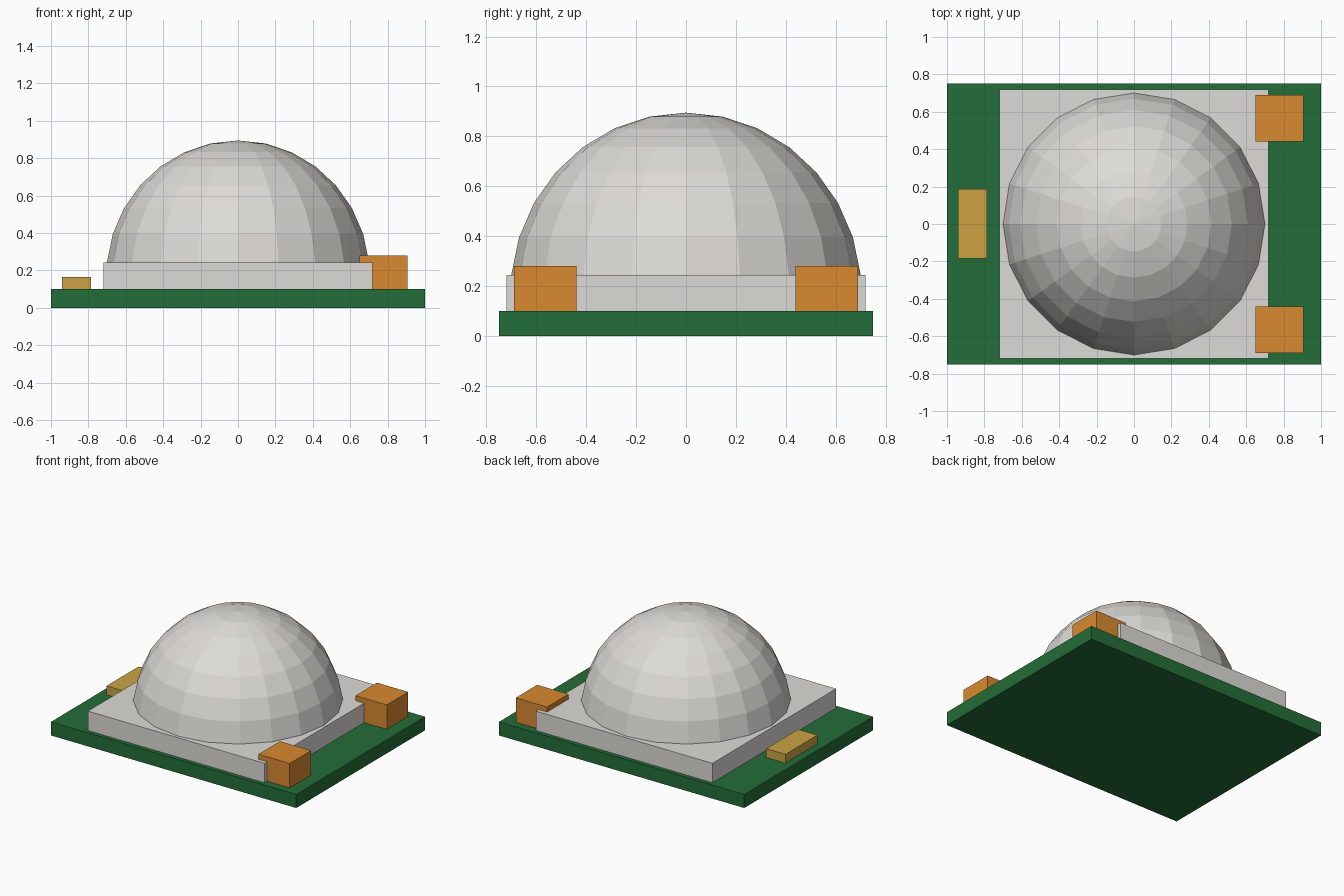
import bpy
import bmesh
from mathutils import Matrix, Vector

if "Cube" in bpy.data.objects:
    bpy.data.objects.remove(bpy.data.objects["Cube"], do_unlink=True)


def material(name, srgb):
    linear = [((c + 0.055) / 1.055) ** 2.4 for c in srgb] + [1]
    mat = bpy.data.materials.new(name)
    mat.use_nodes = True
    mat.diffuse_color = linear
    mat.node_tree.nodes["Principled BSDF"].inputs["Base Color"].default_value = linear
    return mat


def add_object(name, bm, mat):
    mesh = bpy.data.meshes.new(name)
    bm.to_mesh(mesh)
    bm.free()
    mesh.materials.append(mat)
    obj = bpy.data.objects.new(name, mesh)
    bpy.context.scene.collection.objects.link(obj)
    return obj


def box(name, low, high, mat):
    low, high = Vector(low), Vector(high)
    bm = bmesh.new()
    place = Matrix.Translation((low + high) / 2) @ Matrix.Diagonal(high - low).to_4x4()
    bmesh.ops.create_cube(bm, size=1, matrix=place)
    return add_object(name, bm, mat)


green = material("board green", (0.14, 0.43, 0.22))
white = material("warm white", (0.87, 0.86, 0.84))
orange = material("copper orange", (0.85, 0.54, 0.19))
gold = material("dull gold", (0.80, 0.64, 0.27))

# Circuit board and the square housing on it
box("board", (-1, -0.75, 0), (1, 0.75, 0.1), green)
box("housing", (-0.72, -0.72, 0.1), (0.72, 0.72, 0.243), white)

# Faceted dome lens, cut off inside the housing
bm = bmesh.new()
bmesh.ops.create_uvsphere(
    bm, u_segments=20, v_segments=15, radius=1,
    matrix=Matrix.Translation((0, 0, 0.171)) @ Matrix.Diagonal((0.704, 0.704, 0.724, 1)))
bmesh.ops.bisect_plane(
    bm, geom=bm.verts[:] + bm.edges[:] + bm.faces[:],
    plane_co=(0, 0, 0.2), plane_no=(0, 0, 1), clear_inner=True)
bmesh.ops.holes_fill(bm, edges=[e for e in bm.edges if e.is_boundary])
bmesh.ops.recalc_face_normals(bm, faces=bm.faces)
add_object("dome", bm, white)

# Two adjustment blocks at the corners
for name, y in (("front_block", -0.565), ("back_block", 0.565)):
    box(name, (0.65, y - 0.125, 0.1), (0.905, y + 0.125, 0.28), orange)

# Connector on the opposite side
box("connector", (-0.942, -0.185, 0.1), (-0.785, 0.187, 0.165), gold)
